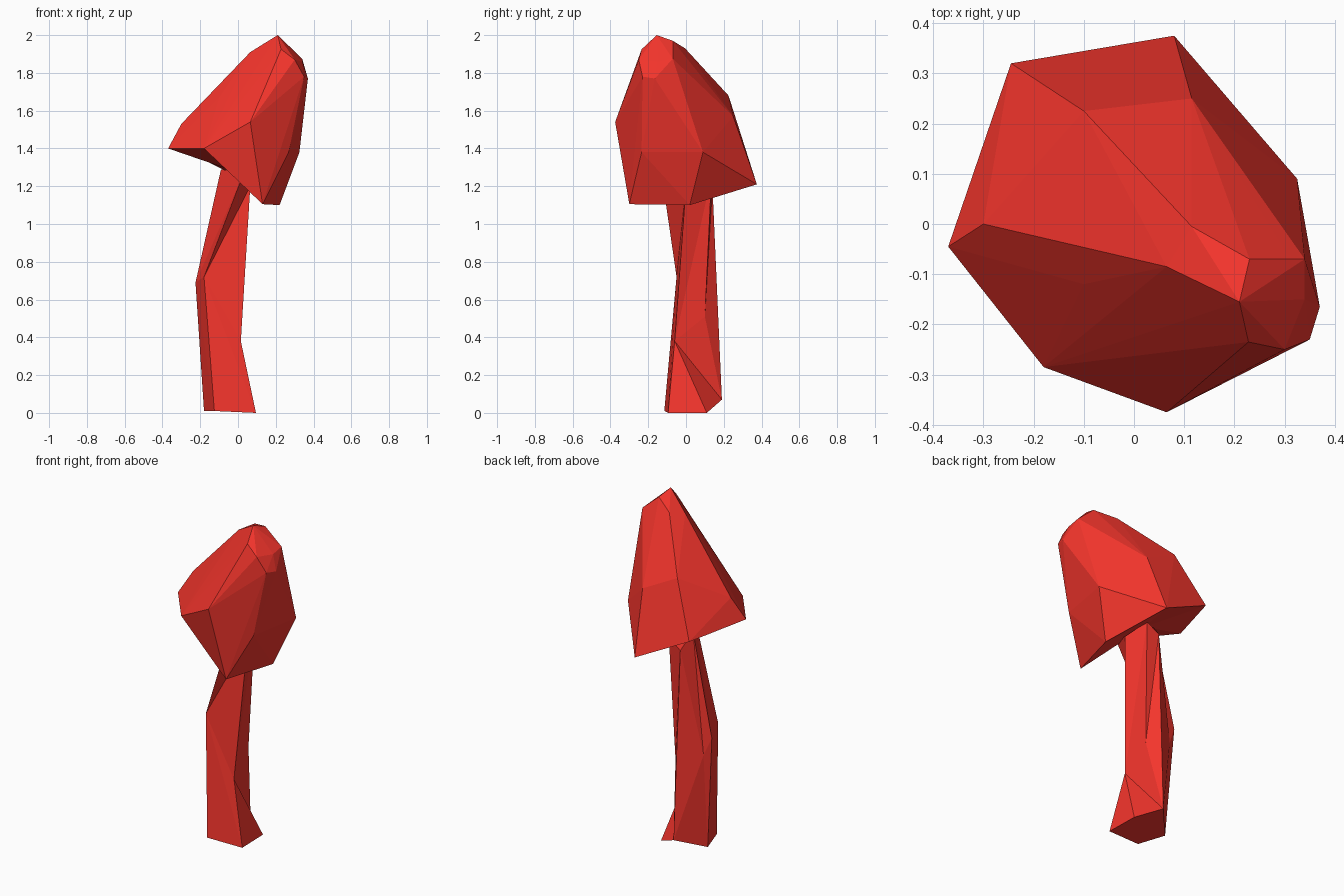
import bpy, bmesh

if "Cube" in bpy.data.objects:
    bpy.data.objects.remove(bpy.data.objects["Cube"])

red = bpy.data.materials.new("red")
red.diffuse_color = (0.9, 0.035, 0.025, 1)
red.use_nodes = True
red.node_tree.nodes["Principled BSDF"].inputs["Base Color"].default_value = red.diffuse_color


def finish(bm, name):
    bmesh.ops.recalc_face_normals(bm, faces=bm.faces[:])
    me = bpy.data.meshes.new(name)
    bm.to_mesh(me)
    bm.free()
    me.materials.append(red)
    ob = bpy.data.objects.new(name, me)
    bpy.context.collection.objects.link(ob)
    return ob


# Cap: faceted hull, with the underside hollowed up to the stem
rim = [(-.37, -.045, 1.40), (-.18, -.285, 1.40), (.13, -.30, 1.105),
       (.22, .02, 1.10), (.08, .375, 1.21), (-.245, .32, 1.37)]
dome = [(-.30, 0, 1.53), (.065, -.375, 1.54), (.268, -.235, 1.38), (.325, .09, 1.38),
        (.37, -.165, 1.77), (.35, -.23, 1.78), (.34, -.07, 1.875), (.34, -.15, 1.86),
        (.30, -.25, 1.87), (.305, -.06, 1.89), (.228, -.235, 1.925), (.21, -.155, 2.0),
        (.23, -.07, 1.97), (.065, -.085, 1.91), (.115, -.005, 1.93),
        (-.10, .225, 1.68), (.115, .25, 1.57), (-.10, -.12, 1.67)]
bm = bmesh.new()
rim_v = [bm.verts.new(p) for p in rim]
for p in dome:
    bm.verts.new(p)
bmesh.ops.convex_hull(bm, input=bm.verts[:])
under = [f for f in bm.faces if all(v in rim_v for v in f.verts)]
bmesh.ops.delete(bm, geom=under, context='FACES')
edge = [e for e in bm.edges if e.is_boundary]
apex = bm.verts.new((-.05, .03, 1.29))
for e in edge:
    bm.faces.new((*e.verts, apex))
loose = [v for v in bm.verts if not v.link_faces]
bmesh.ops.delete(bm, geom=loose, context='VERTS')
finish(bm, "mushroom_cap")

# Stem: three bent five-sided rings joined by triangles
rings = [
    [(-.125, -.115, .01), (.095, -.095, 0), (.09, .11, 0), (-.05, .19, .07), (-.18, .05, .01)],
    [(-.18, -.05, .72), (.015, -.06, .38), (.0, .10, .51), (-.18, .09, .58), (-.225, .075, .69)],
    [(.03, -.13, 1.27), (.065, .0, 1.20), (.02, .135, 1.25), (-.06, .14, 1.20), (-.09, .06, 1.29)],
]
bm = bmesh.new()
vs = [[bm.verts.new(p) for p in r] for r in rings]
for layer, (lo, hi) in enumerate(zip(vs, vs[1:])):
    for k in range(5):
        n = (k + 1) % 5
        a, b, c, d = lo[k], lo[n], hi[n], hi[k]
        tris = ((a, b, d), (b, c, d)) if layer == 0 else ((a, b, c), (a, c, d))
        for t in tris:
            bm.faces.new(t)
bm.faces.new(vs[0][::-1])
bm.faces.new(vs[-1])
# Turn two edges so the back ridge runs straight up and the foot flares out
for a, b in ((vs[0][2], vs[1][2]), (vs[1][2], vs[1][3])):
    bmesh.utils.edge_rotate(bm.edges.get((a, b)), True)
finish(bm, "mushroom_stem")
